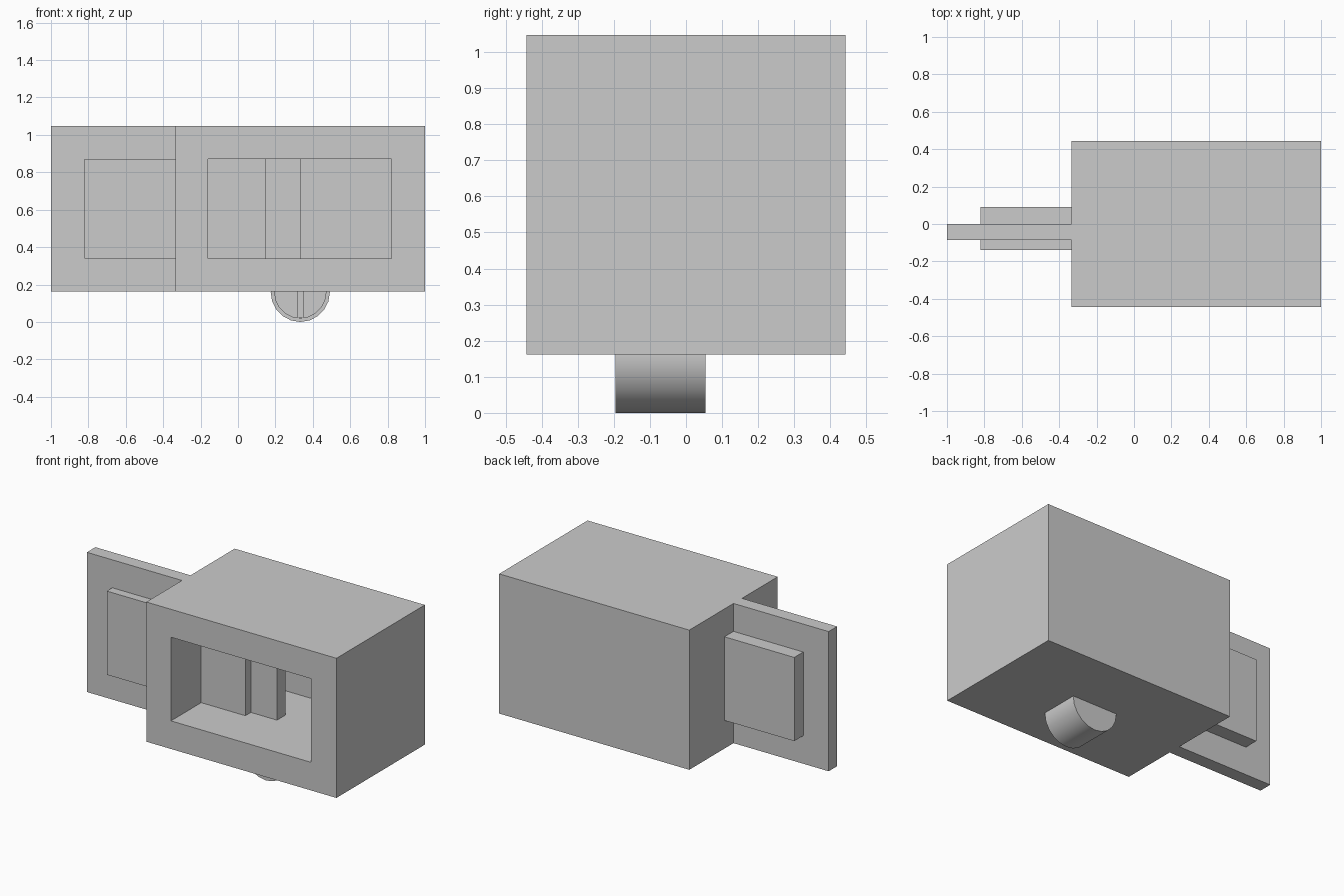
import bpy, math
from mathutils import Vector

if "Cube" in bpy.data.objects:
    bpy.data.objects.remove(bpy.data.objects["Cube"])


def box(name, x, y, z):
    """Box from (min, max) ranges on each axis."""
    bpy.ops.mesh.primitive_cube_add(size=1)
    ob = bpy.context.object
    ob.name = name
    for v in ob.data.vertices:
        v.co = Vector([(r[0] + r[1]) / 2 + c * (r[1] - r[0]) for r, c in zip((x, y, z), v.co)])
    return ob


def rod(name, radius, y, sides=20):
    """Cylinder along y on the dial axis."""
    bpy.ops.mesh.primitive_cylinder_add(vertices=sides, radius=radius, depth=y[1] - y[0],
                                        location=(0.333, sum(y) / 2, 0.158),
                                        rotation=(math.pi / 2, 0, 0))
    ob = bpy.context.object
    ob.name = name
    bpy.ops.object.transform_apply(location=True, rotation=True, scale=True)
    return ob


def cut(target, cutter):
    """Subtract the cutter, then discard it."""
    cutter.hide_render = True
    bpy.context.view_layer.objects.active = target
    mod = target.modifiers.new("cut", 'BOOLEAN')
    mod.operation, mod.solver, mod.object = 'DIFFERENCE', 'EXACT', cutter
    bpy.ops.object.modifier_apply(modifier=mod.name)
    bpy.data.objects.remove(cutter, do_unlink=True)


Z = (0.162, 1.047)       # body and door height
WIN_Z = (0.34, 0.87)     # window height

# Body with a cavity open at the front
body = box("body", (-0.333, 1.0), (-0.4425, 0.4425), Z)
cut(body, box("cavity_cutter", (-0.16, 0.82), (-0.6, 0.27), WIN_Z))

# Door slab sliding through the body, with its raised window block
box("door", (-1.0, 0.333), (-0.085, 0.0), Z)
box("door_window", (-0.822, 0.15), (-0.14, 0.09), WIN_Z)

# Dial under the body: recessed front face with an upright grip bar
dial = rod("dial", 0.158, (-0.195, 0.054))
cut(dial, rod("dial_cutter", 0.137, (-0.3, -0.095)))
box("dial_grip", (0.317, 0.349), (-0.195, -0.09), (0.024, 0.292))

bpy.ops.object.select_all(action='DESELECT')
dial.select_set(True)
bpy.context.view_layer.objects.active = dial
bpy.ops.object.shade_smooth_by_angle(angle=math.radians(30))
